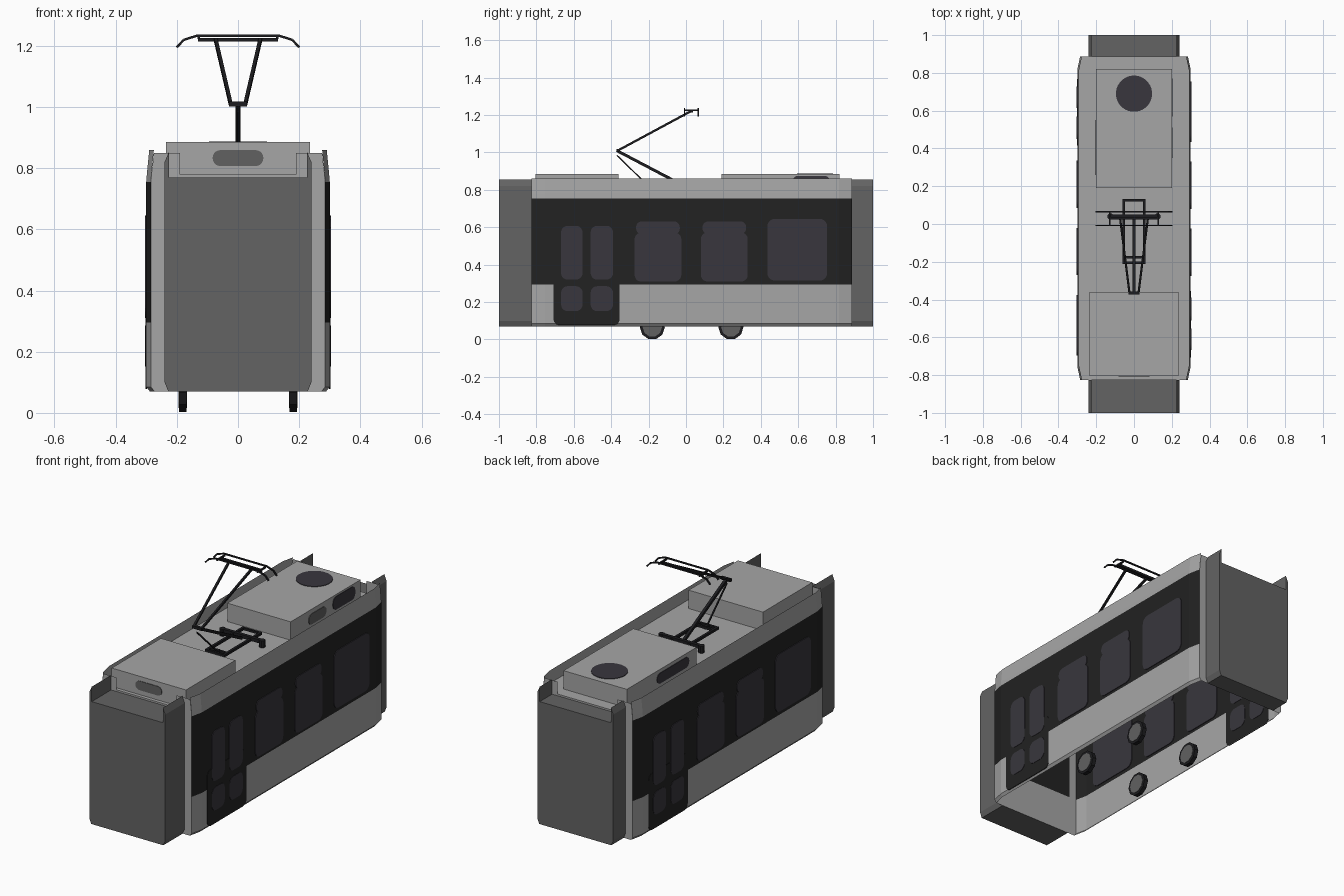
import bpy, bmesh, math
from mathutils import Vector, Matrix

if "Cube" in bpy.data.objects:
    bpy.data.objects.remove(bpy.data.objects["Cube"])


def material(name, r, g, b):
    m = bpy.data.materials.new(name)
    m.diffuse_color = (r, g, b, 1)
    m.use_nodes = True
    m.node_tree.nodes["Principled BSDF"].inputs["Base Color"].default_value = m.diffuse_color
    return m


GREY = material("light grey paint", 0.38, 0.38, 0.38)
BLACK = material("black band", 0.016, 0.016, 0.016)
GLASS = material("dark glass", 0.040, 0.037, 0.047)
RUBBER = material("gangway grey", 0.125, 0.125, 0.125)
VENT = material("vent grey", 0.12, 0.12, 0.12)
METAL = material("dark metal", 0.012, 0.012, 0.014)


def make(name, bm, *mats, fix=True):
    if fix:
        bmesh.ops.recalc_face_normals(bm, faces=bm.faces)
    me = bpy.data.meshes.new(name)
    bm.to_mesh(me)
    bm.free()
    for m in mats:
        me.materials.append(m)
    ob = bpy.data.objects.new(name, me)
    bpy.context.collection.objects.link(ob)
    return ob


def face(bm, pts, mi=0):
    f = bm.faces.new([bm.verts.new(p) for p in pts])
    f.material_index = mi


def prism(bm, outline, place, w0, w1):
    """Extrude a 2D outline between depths w0 and w1; place maps (u, v, w) to 3D."""
    a = [bm.verts.new(place(u, v, w0)) for u, v in outline]
    b = [bm.verts.new(place(u, v, w1)) for u, v in outline]
    bm.faces.new(a)
    bm.faces.new(b)
    n = len(a)
    for i in range(n):
        j = (i + 1) % n
        bm.faces.new((a[i], a[j], b[j], b[i]))


def rounded(u0, u1, v0, v1, r, steps=5):
    pts = []
    for k, (cu, cv) in enumerate(((u1 - r, v1 - r), (u0 + r, v1 - r), (u0 + r, v0 + r), (u1 - r, v0 + r))):
        for s in range(steps + 1):
            a = math.pi / 2 * (k + s / steps)
            pts.append((cu + r * math.cos(a), cv + r * math.sin(a)))
    return pts


def box(bm, x0, x1, y0, y1, z0, z1):
    prism(bm, [(x0, y0), (x1, y0), (x1, y1), (x0, y1)], lambda u, v, w: (u, v, w), z0, z1)


def beam(bm, p, q, r, sides=4):
    p, q = Vector(p), Vector(q)
    d = q - p
    rot = d.to_track_quat('Z', 'Y').to_matrix().to_4x4() @ Matrix.Rotation(math.pi / sides, 4, 'Z')
    bmesh.ops.create_cone(bm, cap_ends=True, segments=sides, radius1=r, radius2=r, depth=d.length,
                          matrix=Matrix.Translation((p + q) / 2) @ rot)


# Body shell: thin walls, open underneath, black band by height
Y0, Y1, YT0, YT1 = -0.825, 0.888, -0.755, 0.818
ROWS = [(0.07, 0.012), (0.085, 0), (0.295, 0), (0.755, 0), (0.78, 0.002), (0.86, 0.01)]
SIDE = [(0.285, Y0), (0.30, YT0), (0.30, YT1), (0.285, Y1)]
bm = bmesh.new()
for (z0, d0), (z1, d1) in zip(ROWS, ROWS[1:]):
    band = 1 if 0.29 < z0 < 0.7 else 0
    for (xa, ya), (xb, yb) in zip(SIDE, SIDE[1:]):
        face(bm, [(xa - d0, ya, z0), (xb - d0, yb, z0), (xb - d1, yb, z1), (xa - d1, ya, z1)], band)
        face(bm, [(d0 - xb, yb, z0), (d0 - xa, ya, z0), (d1 - xa, ya, z1), (d1 - xb, yb, z1)], band)
    # end walls, notched at the top in the middle
    cols = [-0.285, -0.24, -0.19, 0.19, 0.24, 0.285]
    for xa, xb in zip(cols, cols[1:]):
        if z0 > 0.77 and xa == -0.19:
            continue
        mi = band if abs(xa + xb) < 0.45 else 0
        zt = min(z1, 0.85)
        lim = lambda x, d: max(-0.285 + d, min(0.285 - d, x))
        q = [(lim(xa, d0), z0), (lim(xb, d0), z0), (lim(xb, d1), zt), (lim(xa, d1), zt)]
        face(bm, [(x, Y0, z) for x, z in q], mi)
        face(bm, [(x, Y1, z) for x, z in reversed(q)], mi)
# sunken roof deck
right = [(x - 0.002, y, 0.78) for x, y in SIDE]
face(bm, right + [(-x, y, z) for x, y, z in reversed(right)])
bmesh.ops.remove_doubles(bm, verts=bm.verts, dist=0.0005)
make("body_shell", bm, GREY, BLACK, fix=False)

# Gangways at both ends, with raised side fins
half = [(0.228, 0.07), (0.24, 0.10), (0.24, 0.82), (0.225, 0.855), (0.225, 0.77)]
section = half + [(-x, z) for x, z in reversed(half)]
for name, ya, yb in (("front_gangway", -1.0, Y0), ("back_gangway", 1.0, Y1)):
    bm = bmesh.new()
    prism(bm, section, lambda u, v, w: (u, w, v), ya, yb)
    bmesh.ops.recalc_face_normals(bm, faces=bm.faces)
    inner = [f for f in bm.faces if all(abs(v.co.y - yb) < 1e-4 for v in f.verts)]
    bmesh.ops.delete(bm, geom=inner, context='FACES_ONLY')
    make(name, bm, RUBBER, fix=False)

# Doors and windows: the left side is the right side turned half round
sides = (("right", lambda u, v, w: (0.30 + w, u, v)),
         ("left", lambda u, v, w: (-0.30 - w, 0.06 - u, v)))
for side, place in sides:
    bm = bmesh.new()
    prism(bm, rounded(-0.708, -0.355, 0.078, 0.40, 0.03), place, -0.002, 0.002)
    make(side + "_door_panel", bm, BLACK)
    bm = bmesh.new()
    panes = [(0.435, 0.755, 0.315, 0.645, 0.04)]
    for y in (-0.275, 0.08):
        panes += [(y, y + 0.25, 0.31, 0.572, 0.035), (y + 0.008, y + 0.242, 0.562, 0.632, 0.032)]
    for y0, y1 in ((-0.668, -0.553), (-0.51, -0.39)):
        panes += [(y0, y1, 0.32, 0.608, 0.035), (y0, y1, 0.152, 0.285, 0.035)]
    for p in panes:
        prism(bm, rounded(*p), place, -0.004, 0.004)
    make(side + "_windows", bm, GLASS)

# Roof equipment boxes
bm = bmesh.new()
box(bm, -0.235, 0.235, -0.805, -0.36, 0.78, 0.885)
make("front_roof_box", bm, GREY)
bm = bmesh.new()
box(bm, -0.20, 0.20, 0.19, 0.82, 0.78, 0.885)
make("back_roof_box", bm, GREY)

# Vents and roof fan
bm = bmesh.new()
prism(bm, rounded(-0.083, 0.083, 0.807, 0.859, 0.0255), lambda u, v, w: (u, -0.805 - w, v), -0.002, 0.003)
prism(bm, rounded(0.35, 0.51, 0.80, 0.86, 0.029), lambda u, v, w: (0.20 + w, u, v), -0.002, 0.003)
make("roof_box_vents", bm, VENT)
bm = bmesh.new()
prism(bm, rounded(0.57, 0.77, 0.80, 0.875, 0.03), lambda u, v, w: (0.20 + w, u, v), -0.002, 0.003)
prism(bm, rounded(0.26, 0.55, 0.805, 0.865, 0.029), lambda u, v, w: (-0.20 - w, u, v), -0.002, 0.003)
beam(bm, (0, 0.69, 0.88), (0, 0.69, 0.888), 0.096, 32)
make("roof_fan_and_dark_vents", bm, GLASS)

# Wheels with lighter hub plates
rims, hubs = bmesh.new(), bmesh.new()
for x in (-0.181, 0.181):
    for y in (-0.18, 0.24):
        beam(rims, (x - 0.012, y, 0.066), (x + 0.012, y, 0.066), 0.067, 10)
        beam(hubs, (x - 0.014, y, 0.066), (x + 0.014, y, 0.066), 0.052, 10)
make("wheels", rims, METAL)
make("wheel_hubs", hubs, VENT)

# Pantograph base frame and feet
bm = bmesh.new()
for s in (-1, 1):
    beam(bm, (s * 0.055, -0.21, 0.805), (s * 0.055, 0.13, 0.805), 0.010)
    beam(bm, (s * 0.125, 0.04, 0.78), (s * 0.125, 0.04, 0.82), 0.017, 8)
for y in (-0.205, -0.175, 0.125):
    beam(bm, (-0.06, y, 0.805), (0.06, y, 0.805), 0.009)
beam(bm, (-0.13, 0.04, 0.81), (0.13, 0.04, 0.81), 0.014)
beam(bm, (0, -0.21, 0.805), (0, -0.17, 0.805), 0.012)
make("pantograph_base", bm, METAL)

# Pantograph arms
bm = bmesh.new()
beam(bm, (0, 0.03, 0.80), (0, -0.37, 1.01), 0.011)
beam(bm, (0, -0.19, 0.81), (0, -0.37, 0.985), 0.005)
beam(bm, (-0.03, -0.365, 1.01), (0.03, -0.365, 1.01), 0.011)
for s in (-1, 1):
    beam(bm, (s * 0.024, -0.365, 1.01), (s * 0.073, 0.025, 1.22), 0.008)
make("pantograph_arms", bm, METAL)

# Pantograph head with bent horns
bm = bmesh.new()
beam(bm, (-0.13, 0.03, 1.22), (0.13, 0.03, 1.22), 0.009)
for y in (-0.008, 0.066):
    path = [(-0.2, 1.195), (-0.178, 1.219), (-0.135, 1.233), (0.135, 1.233), (0.178, 1.219), (0.2, 1.195)]
    for (xa, za), (xb, zb) in zip(path, path[1:]):
        beam(bm, (xa, y, za), (xb, y, zb), 0.0055)
for s in (-1, 1):
    beam(bm, (s * 0.128, -0.008, 1.226), (s * 0.128, 0.066, 1.226), 0.006)
make("pantograph_head", bm, METAL)
